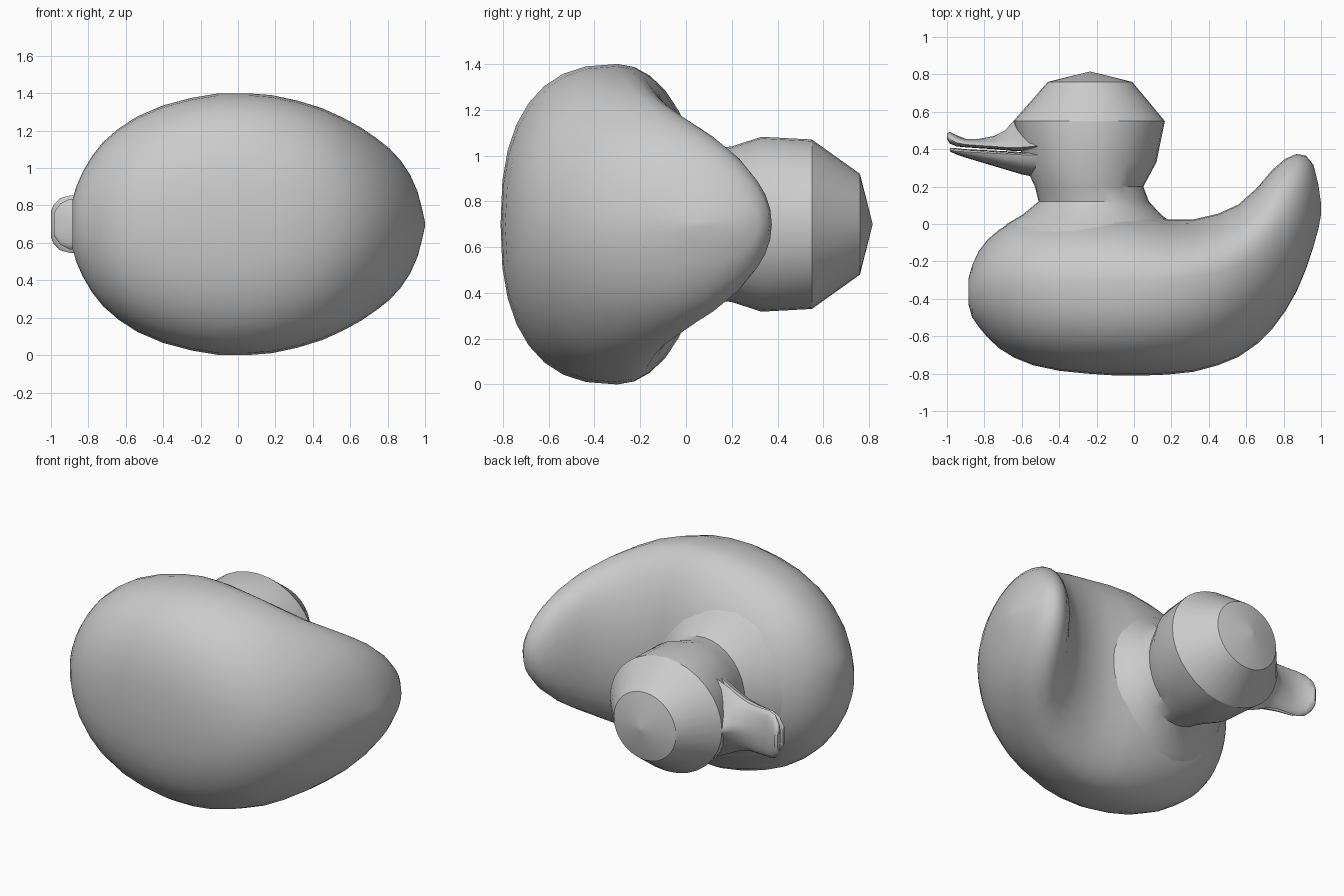
import bpy, bmesh, math

MID = 0.7  # height of the symmetry plane; the duck lies on its side

grey = bpy.data.materials.new("plain_grey")
grey.diffuse_color = (0.6, 0.6, 0.6, 1)


def skin(name, rings, angle):
    """Bridge closed rings into a smooth capped skin."""
    bm = bmesh.new()
    rows = [[bm.verts.new(p) for p in ring] for ring in rings]
    n = len(rows[0])
    for a, b in zip(rows, rows[1:]):
        for i in range(n):
            j = (i + 1) % n
            bm.faces.new((a[i], a[j], b[j], b[i]))
    for row in (rows[0], rows[-1]):
        centre = bm.verts.new(sum((v.co for v in row), row[0].co * 0) / n)
        for i in range(n):
            bm.faces.new((row[i], row[(i + 1) % n], centre))
    bmesh.ops.recalc_face_normals(bm, faces=bm.faces)
    mesh = bpy.data.meshes.new(name)
    bm.to_mesh(mesh)
    bm.free()
    mesh.materials.append(grey)
    obj = bpy.data.objects.new(name, mesh)
    bpy.context.collection.objects.link(obj)
    bpy.ops.object.select_all(action='DESELECT')
    bpy.context.view_layer.objects.active = obj
    obj.select_set(True)
    bpy.ops.object.shade_smooth_by_angle(angle=math.radians(angle))
    return obj


def section(x, low, wide, high, half, top_pow=2.0, low_pow=2.0, n=32):
    """Cross-section at x: bottom, widest and top y, half width, roundness."""
    ring = []
    for i in range(n):
        a = 2 * math.pi * i / n
        c, s = math.cos(a), math.sin(a)
        p = top_pow if s > 0 else low_pow
        h = high - wide if s > 0 else wide - low
        y = wide + h * math.copysign(abs(s) ** (2 / p), s)
        z = MID + half * math.copysign(abs(c) ** (2 / p), c)
        ring.append((x, y, z))
    return ring


# Body with its upturned tail
body = [
    (-0.885, -0.43, -0.36, -0.29, 0.13),
    (-0.865, -0.50, -0.35, -0.22, 0.20),
    (-0.83, -0.55, -0.34, -0.145, 0.28),
    (-0.78, -0.61, -0.33, -0.08, 0.365),
    (-0.72, -0.665, -0.32, -0.03, 0.44, 2, 2.1),
    (-0.64, -0.715, -0.31, 0.02, 0.51, 2, 2.2),
    (-0.54, -0.755, -0.31, 0.05, 0.575, 2, 2.3),
    (-0.40, -0.785, -0.31, 0.07, 0.635, 2, 2.4),
    (-0.25, -0.80, -0.30, 0.08, 0.675, 2, 2.5),
    (-0.10, -0.81, -0.30, 0.08, 0.70, 2, 2.5),
    (0.05, -0.81, -0.30, 0.06, 0.70, 2, 2.5),
    (0.18, -0.805, -0.30, 0.025, 0.69, 2, 2.4),
    (0.32, -0.79, -0.28, 0.025, 0.66, 2, 2.3),
    (0.45, -0.755, -0.26, 0.055, 0.62, 2, 2.2),
    (0.56, -0.71, -0.22, 0.105, 0.57, 2, 2.1),
    (0.66, -0.64, -0.16, 0.195, 0.515),
    (0.74, -0.56, -0.10, 0.29, 0.46),
    (0.81, -0.465, -0.05, 0.35, 0.405, 2, 1.9),
    (0.87, -0.36, 0.0, 0.375, 0.34, 2, 1.9),
    (0.92, -0.24, 0.04, 0.365, 0.265, 2, 1.8),
    (0.96, -0.12, 0.08, 0.315, 0.175, 2, 1.8),
    (0.985, -0.03, 0.09, 0.215, 0.08, 2, 1.8),
    (1.0, 0.05, 0.08, 0.11, 0.01),
]
skin("body", [section(*s) for s in body], 50)

# Neck and faceted head: y, centre x, radius along x, radius along z
head = [
    (-0.10, -0.235, 0.52, 0.53),
    (0.00, -0.235, 0.445, 0.44),
    (0.05, -0.225, 0.37, 0.375),
    (0.12, -0.215, 0.295, 0.33),
    (0.20, -0.24, 0.29, 0.34),
    (0.33, -0.235, 0.355, 0.382),
    (0.55, -0.24, 0.405, 0.37),
    (0.76, -0.235, 0.225, 0.22),
    (0.815, -0.235, 0.002, 0.002),
]
rings = []
for y, cx, rx, rz in head:
    rings.append([(cx + rx * math.cos(2 * math.pi * i / 32), y,
                   MID + rz * math.sin(2 * math.pi * i / 32)) for i in range(32)])
skin("neck_and_head", rings, 30)

# Upper bill: flared tip, ridge running up onto the face
upper = [
    (-1.0, 0.455, 0.47, 0.485, 0.07),
    (-0.985, 0.43, 0.455, 0.493, 0.105),
    (-0.95, 0.415, 0.435, 0.475, 0.14),
    (-0.90, 0.41, 0.425, 0.455, 0.153),
    (-0.83, 0.405, 0.42, 0.455, 0.152, 1.8),
    (-0.75, 0.40, 0.415, 0.47, 0.155, 1.5),
    (-0.69, 0.395, 0.41, 0.50, 0.17, 1.3),
    (-0.645, 0.39, 0.41, 0.55, 0.19, 1.1),
    (-0.60, 0.39, 0.41, 0.56, 0.215, 1.1),
    (-0.48, 0.40, 0.42, 0.47, 0.27, 1.3),
]
skin("upper_bill", [section(*s, n=20) if len(s) == 7 else
                    section(*(s + (2.0,) * (7 - len(s))), n=20) for s in upper], 50)

# Lower bill
lower = [
    (-0.985, 0.388, 0.395, 0.408, 0.06),
    (-0.95, 0.372, 0.39, 0.405, 0.11),
    (-0.90, 0.355, 0.385, 0.40, 0.135),
    (-0.80, 0.325, 0.38, 0.395, 0.14),
    (-0.70, 0.295, 0.375, 0.39, 0.155),
    (-0.60, 0.265, 0.37, 0.385, 0.195),
    (-0.50, 0.245, 0.37, 0.385, 0.25),
]
skin("lower_bill", [section(*s, n=20) for s in lower], 50)
